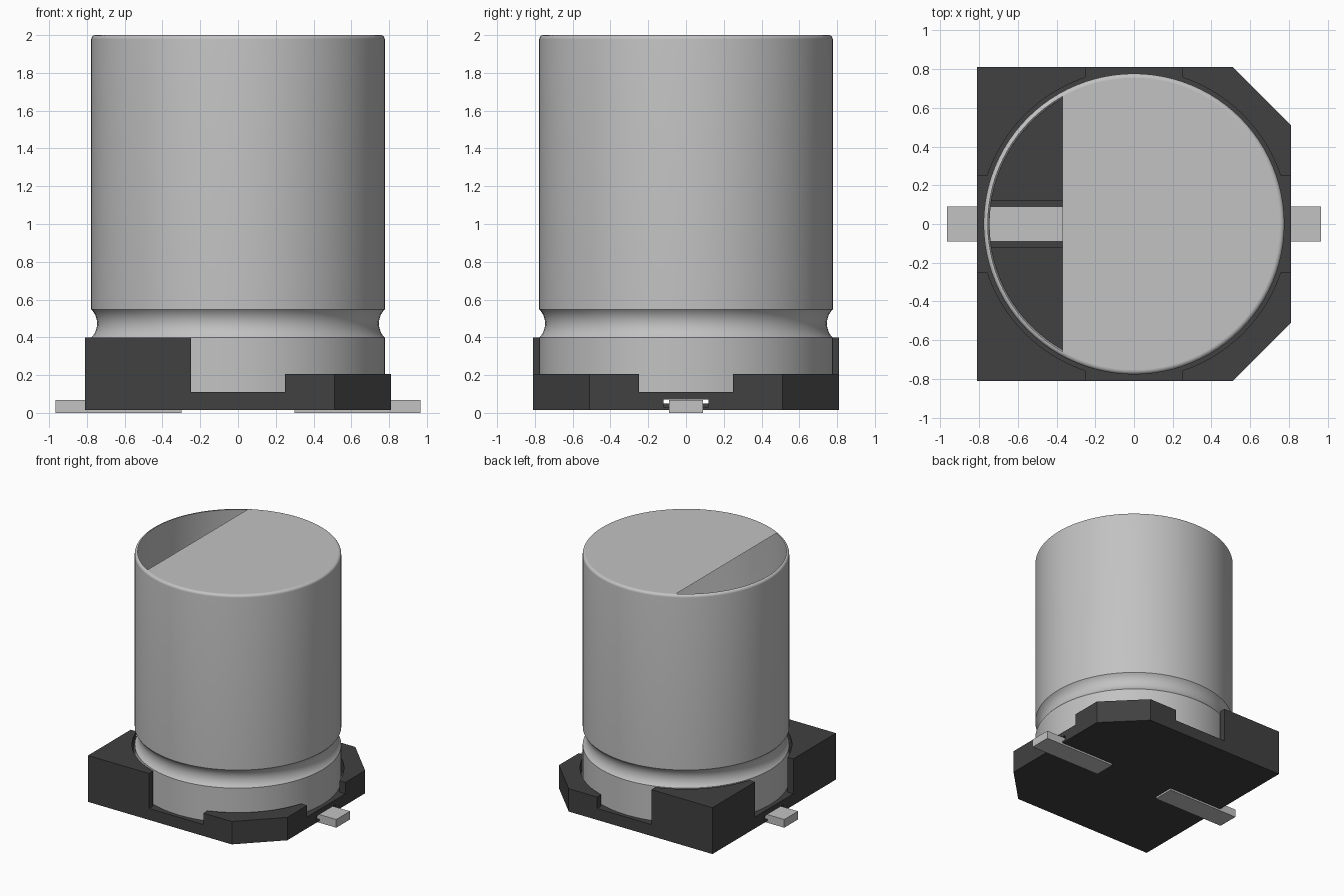
import bpy
import bmesh
import math

if "Cube" in bpy.data.objects:
    bpy.data.objects.remove(bpy.data.objects["Cube"], do_unlink=True)

SEGMENTS = 96
HALF = 0.81        # half width of the base
CHAMFER = 0.51     # where the cut corners start
NOTCH = 0.25       # half width of the side openings
LIP = 0.755        # radius where the rounded rim meets the lid


def make_material(name, value):
    mat = bpy.data.materials.new(name)
    mat.use_nodes = True
    colour = (value, value, value, 1)
    mat.diffuse_color = colour
    mat.node_tree.nodes["Principled BSDF"].inputs["Base Color"].default_value = colour
    return mat


metal = make_material("light grey metal", 0.54)
plastic = make_material("black plastic", 0.052)


def finish(bm, name, mat):
    bmesh.ops.recalc_face_normals(bm, faces=bm.faces)
    mesh = bpy.data.meshes.new(name)
    bm.to_mesh(mesh)
    bm.free()
    mesh.materials.append(mat)
    obj = bpy.data.objects.new(name, mesh)
    bpy.context.collection.objects.link(obj)
    return obj


def activate(obj):
    bpy.ops.object.select_all(action="DESELECT")
    obj.select_set(True)
    bpy.context.view_layer.objects.active = obj


def prism(name, outline, z0, z1, mat):
    bm = bmesh.new()
    face = bm.faces.new([bm.verts.new((x, y, z0)) for x, y in outline])
    top = bmesh.ops.extrude_face_region(bm, geom=[face])["geom"]
    verts = [v for v in top if isinstance(v, bmesh.types.BMVert)]
    bmesh.ops.translate(bm, verts=verts, vec=(0, 0, z1 - z0))
    return finish(bm, name, mat)


def box(name, x0, x1, y, z0, z1, mat):
    return prism(name, [(x0, -y), (x1, -y), (x1, y), (x0, y)], z0, z1, mat)


def ring(radius):
    angles = [2 * math.pi * i / SEGMENTS for i in range(SEGMENTS)]
    return [(radius * math.cos(a), radius * math.sin(a)) for a in angles]


def cut(obj, cutter):
    cutter.hide_render = True
    mod = obj.modifiers.new("cut", "BOOLEAN")
    mod.operation = "DIFFERENCE"
    mod.solver = "EXACT"
    mod.object = cutter
    activate(obj)
    bpy.ops.object.modifier_apply(modifier=mod.name)
    bpy.data.objects.remove(cutter, do_unlink=True)


# Base: tall corners on one side, low chamfered corners on the other
base = prism("base", [(-HALF, -HALF), (CHAMFER, -HALF), (HALF, -CHAMFER),
                      (HALF, CHAMFER), (CHAMFER, HALF), (-HALF, HALF)],
             0.015, 0.40, plastic)
cut(base, box("low_corner_cutter", 0, 1, 1, 0.205, 1, plastic))
cut(base, box("front_back_cutter", -NOTCH, NOTCH, 1, 0.11, 1, plastic))
cut(base, box("side_cutter", -1, 1, NOTCH, 0.11, 1, plastic))
cut(base, prism("pocket_cutter", ring(0.797), 0.11, 1, plastic))
cut(base, prism("floor_cutter", ring(0.77), 0.05, 0.5, plastic))

# Leads in their slots
for side, label in ((-1, "right"), (1, "left")):
    cut(base, box("slot_cutter", *sorted((side * 0.29, side * 1)), 0.12, 0.03, 0.07, plastic))
    box(label + "_lead", *sorted((side * 0.30, side * 0.965)), 0.09, 0, 0.068, metal)
activate(base)
bpy.ops.object.shade_smooth_by_angle(angle=math.radians(30))

# Can: thin shell with a crimped groove and a rounded rim
profile = [(0.777, 0.10)]
sagitta, chord = 0.031, 0.075
radius = (sagitta ** 2 + chord ** 2) / (2 * sagitta)
spread = math.asin(chord / radius)
for i in range(13):
    a = spread * (i / 6 - 1)
    profile.append((0.777 + radius - sagitta - radius * math.cos(a), 0.473 + radius * math.sin(a)))
rim = 0.777 - LIP
for i in range(7):
    a = math.pi / 2 * i / 6
    profile.append((LIP + rim * math.cos(a), 2 - rim + rim * math.sin(a)))

bm = bmesh.new()
loops = [[bm.verts.new((x, y, z)) for x, y in ring(r)] for r, z in profile]
for lower, upper in zip(loops, loops[1:]):
    for i in range(SEGMENTS):
        j = (i + 1) % SEGMENTS
        bm.faces.new((lower[i], lower[j], upper[j], upper[i]))
can = finish(bm, "can", metal)
activate(can)
bpy.ops.object.shade_smooth_by_angle(angle=math.radians(30))

# Lid: disc with an open segment on one side
bm = bmesh.new()
bm.faces.new([bm.verts.new((x, y, 2)) for x, y in ring(LIP)])
bmesh.ops.bisect_plane(bm, geom=bm.verts[:] + bm.edges[:] + bm.faces[:],
                       plane_co=(-0.37, 0, 0), plane_no=(-1, 0, 0), clear_outer=True)
lid = finish(bm, "lid", metal)
if lid.data.polygons[0].normal.z < 0:
    lid.data.flip_normals()
